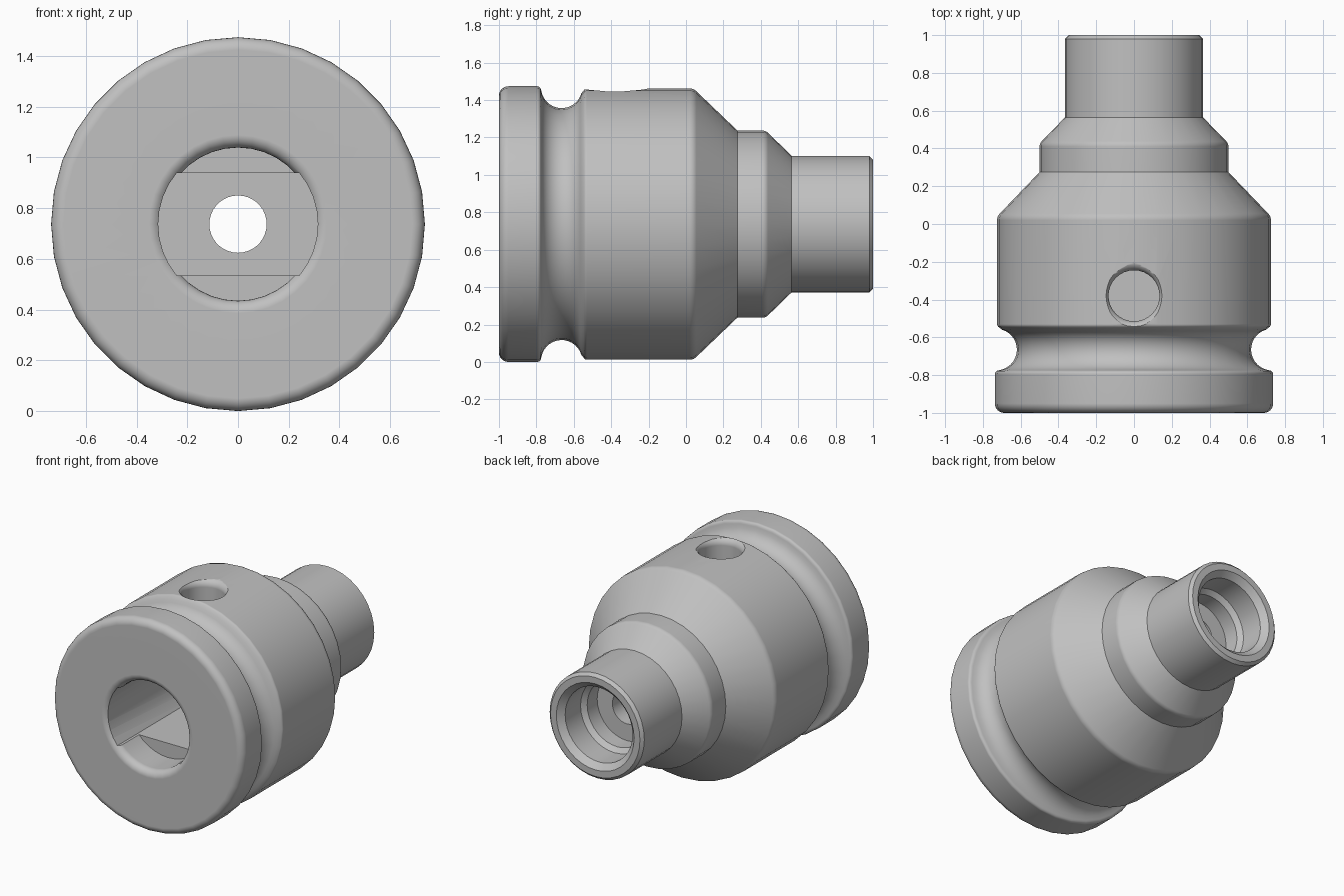
import bpy, bmesh
from math import sin, cos, asin, pi, radians
from mathutils import Vector

cube = bpy.data.objects.get("Cube")
if cube:
    bpy.data.objects.remove(cube, do_unlink=True)

AXIS_Z = 0.737

steel = bpy.data.materials.new("satin grey steel")
steel.use_nodes = True
grey = (0.53, 0.53, 0.53, 1)
steel.diffuse_color = grey
steel.node_tree.nodes["Principled BSDF"].inputs["Base Color"].default_value = grey


def finish(name, bm):
    bmesh.ops.remove_doubles(bm, verts=bm.verts, dist=1e-5)
    bmesh.ops.recalc_face_normals(bm, faces=bm.faces)
    mesh = bpy.data.meshes.new(name)
    bm.to_mesh(mesh)
    bm.free()
    mesh.materials.append(steel)
    obj = bpy.data.objects.new(name, mesh)
    bpy.context.collection.objects.link(obj)
    return obj


def arc(a, r, radius, start, end, steps=6):
    """Points (along, radial) on an arc centred at (a, r), angles in degrees."""
    angles = [radians(start + (end - start) * i / steps) for i in range(steps + 1)]
    return [(a + radius * cos(t), r + radius * sin(t)) for t in angles]


def lathe(name, profile, axis, radial, origin, segments, closed):
    """Spin (along, radius) points about an axis."""
    bm = bmesh.new()
    origin = Vector(origin)
    verts = [bm.verts.new(origin + axis * a + radial * r) for a, r in profile]
    edges = [bm.edges.new(pair) for pair in zip(verts, verts[1:])]
    if closed:
        edges.append(bm.edges.new((verts[-1], verts[0])))
    bmesh.ops.spin(bm, geom=verts + edges, cent=origin, axis=axis,
                   angle=2 * pi, steps=segments)
    return finish(name, bm)


X, Y, Z = Vector((1, 0, 0)), Vector((0, 1, 0)), Vector((0, 0, 1))

# Body: flange, round groove, barrel, two tapers, spigot, then the bores
outside = (
    arc(-0.95, 0.687, 0.05, 180, 90)
    + arc(-0.795, 0.717, 0.02, 90, 0, 3)
    + arc(-0.665, 0.73, 0.11, 190, 344, 14)
    + arc(-0.53, 0.705, 0.02, 160, 90, 3)
    + arc(0.02, 0.675, 0.05, 90, 45, 4)
    + [(0.275, 0.5)]
    + arc(0.41, 0.46, 0.04, 90, 45, 4)
    + [(0.565, 0.365), (0.98, 0.365), (1.0, 0.345)]
)
rear_bore = [(1.0, 0.3), (0.96, 0.26), (0.79, 0.26), (0.76, 0.23),
             (0.65, 0.23), (0.65, 0.113)]
front_bore = [(-0.77, 0.113), (-0.77, 0.302)] + arc(-0.95, 0.352, 0.05, 270, 180)
body = lathe("adapter_body", outside + rear_bore + front_bore,
             Y, Z, (0, 0, AXIS_Z), 36, True)

# Cutter for the two-flat key slot inside the front bore
half, radius = 0.202, 0.315
limit = asin(half / radius)
bm = bmesh.new()
ring = []
for side in (0, pi):
    for i in range(9):
        t = side - limit + 2 * limit * i / 8
        ring.append(bm.verts.new((radius * cos(t), -1.1, AXIS_Z + radius * sin(t))))
face = bm.faces.new(ring)
pushed = bmesh.ops.extrude_face_region(bm, geom=[face])["geom"]
bmesh.ops.translate(bm, vec=Y * 1.1,
                    verts=[g for g in pushed if isinstance(g, bmesh.types.BMVert)])
slot = finish("key_slot_cutter", bm)

# Cutter for the radial hole with its flared rim
flare = [(0, 0), (0, 0.135)] + arc(0.675, 0.185, 0.05, 270, 360, 8) + [(0.9, 0.185), (0.9, 0)]
flare[-3] = (0.725, 0.185)
hole = lathe("radial_hole_cutter", flare, Z, X, (0, -0.38, AXIS_Z), 32, False)

bpy.context.view_layer.objects.active = body
body.select_set(True)
for cutter in (slot, hole):
    cutter.hide_render = True
    cut = body.modifiers.new("cut", "BOOLEAN")
    cut.operation = "DIFFERENCE"
    cut.solver = "EXACT"
    cut.object = cutter
    bpy.ops.object.modifier_apply(modifier=cut.name)
    bpy.data.objects.remove(cutter, do_unlink=True)

# Smooth turned surfaces with crisp machined edges
bpy.ops.object.shade_smooth_by_angle(angle=radians(32))
body.modifiers.new("even shading", "WEIGHTED_NORMAL").keep_sharp = True
